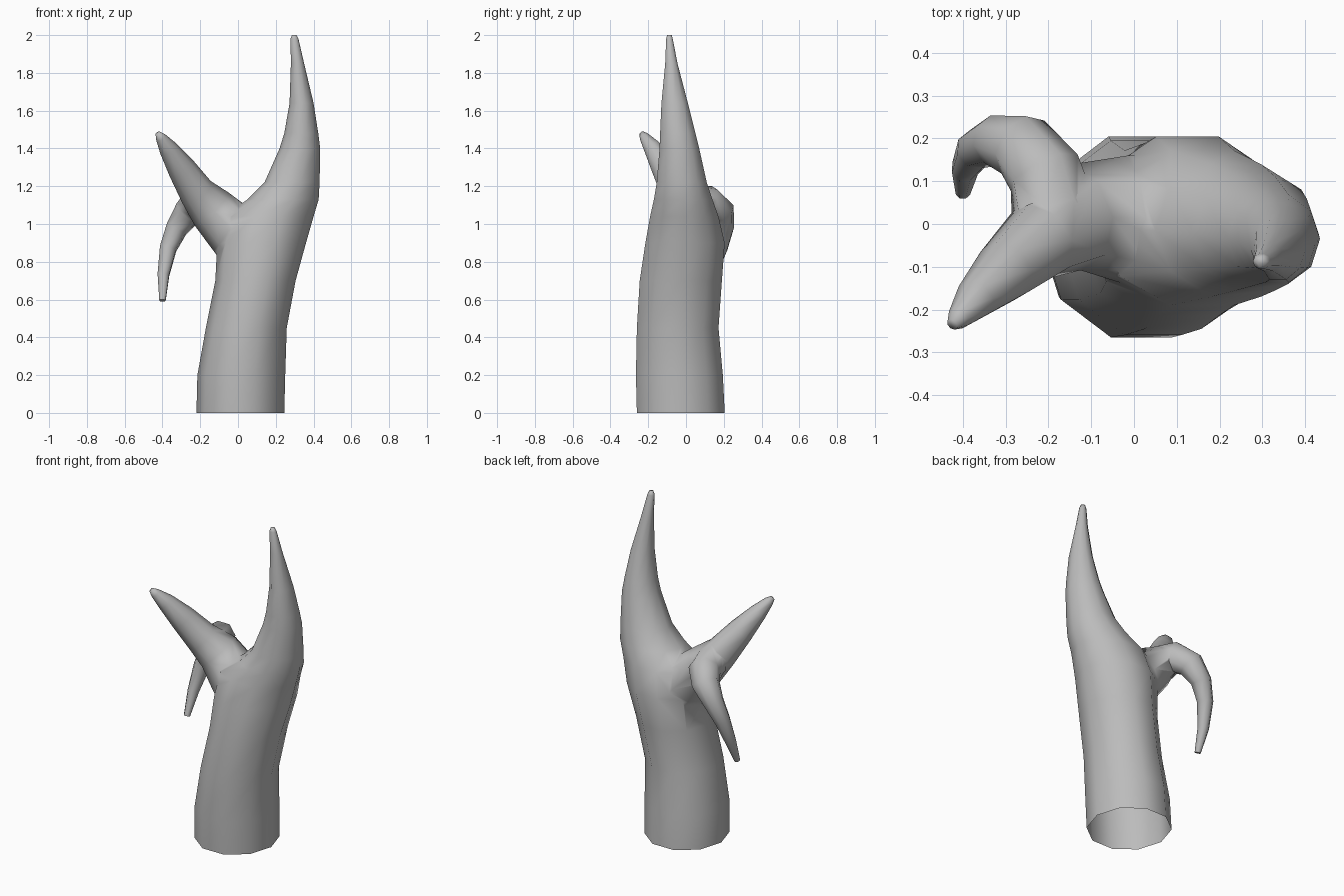
import bpy, bmesh, math
from mathutils import Vector

if "Cube" in bpy.data.objects:
    bpy.data.objects.remove(bpy.data.objects["Cube"])

grey = bpy.data.materials.new("bark grey")
grey.use_nodes = True
grey.diffuse_color = (0.5, 0.5, 0.5, 1)
grey.node_tree.nodes["Principled BSDF"].inputs["Base Color"].default_value = (0.5, 0.5, 0.5, 1)


def loft(name, rings):
    """Closed tube through a list of equally long point rings."""
    bm = bmesh.new()
    loops = [[bm.verts.new(p) for p in ring] for ring in rings]
    n = len(loops[0])
    for a, b in zip(loops, loops[1:]):
        for i in range(n):
            j = (i + 1) % n
            bm.faces.new((a[i], a[j], b[j], b[i]))
    bm.faces.new(loops[0][::-1])
    bm.faces.new(loops[-1])
    bmesh.ops.recalc_face_normals(bm, faces=bm.faces)
    mesh = bpy.data.meshes.new(name)
    bm.to_mesh(mesh)
    bm.free()
    mesh.materials.append(grey)
    ob = bpy.data.objects.new(name, mesh)
    bpy.context.collection.objects.link(ob)
    return ob


def trunk_ring(z, x0, x1, y0, y1, n=10):
    """Flat ring that fills the given bounds."""
    ry = (y1 - y0) / 2 / math.sin(math.radians(72))
    return [((x0 + x1) / 2 + (x1 - x0) / 2 * math.cos(math.tau * i / n),
             (y0 + y1) / 2 + ry * math.sin(math.tau * i / n), z) for i in range(n)]


def branch(name, path, n=8):
    """Tapering tube along (x, y, z, radius) points."""
    pts = [Vector(p[:3]) for p in path]
    rings = []
    side = Vector((0, 1, 0))
    for k, p in enumerate(pts):
        t = (pts[min(k + 1, len(pts) - 1)] - pts[max(k - 1, 0)]).normalized()
        side = (side - t * side.dot(t)).normalized()
        up = t.cross(side)
        rings.append([p + path[k][3] * (side * math.cos(math.tau * i / n)
                      + up * math.sin(math.tau * i / n)) for i in range(n)])
    return loft(name, rings)


# Trunk sweeping up into the tall main spike
trunk = loft("trunk", [trunk_ring(*r) for r in (
    (0.0, -0.22, 0.245, -0.26, 0.205),
    (0.2, -0.215, 0.25, -0.265, 0.195),
    (0.45, -0.17, 0.258, -0.26, 0.172),
    (0.7, -0.12, 0.305, -0.245, 0.19),
    (0.9, -0.11, 0.36, -0.215, 0.205),
    (1.04, -0.08, 0.4, -0.19, 0.172),
    (1.13, 0.05, 0.427, -0.17, 0.14),
    (1.22, 0.14, 0.432, -0.155, 0.11),
    (1.4, 0.22, 0.435, -0.14, 0.07),
    (1.48, 0.245, 0.425, -0.137, 0.05),
    (1.64, 0.273, 0.4, -0.13, 0.01),
    (1.85, 0.28, 0.35, -0.11, -0.045),
    (1.98, 0.278, 0.32, -0.105, -0.07),
    (2.0, 0.285, 0.31, -0.1, -0.075))])

# Side limb that rises forward, and a fork that droops behind it
front_branch = branch("front_branch", [
    (0.1, 0, 0.82, 0.16), (-0.02, 0.01, 0.96, 0.15), (-0.14, 0.015, 1.08, 0.125),
    (-0.22, -0.04, 1.17, 0.095), (-0.3, -0.11, 1.295, 0.075),
    (-0.37, -0.175, 1.4, 0.05), (-0.41, -0.22, 1.46, 0.028), (-0.425, -0.235, 1.48, 0.014)])
back_branch = branch("back_branch", [
    (-0.17, -0.05, 1.1, 0.06), (-0.19, 0.04, 1.115, 0.1), (-0.21, 0.12, 1.115, 0.09),
    (-0.26, 0.18, 1.065, 0.08), (-0.325, 0.195, 0.975, 0.06),
    (-0.37, 0.175, 0.87, 0.047), (-0.395, 0.13, 0.73, 0.033), (-0.4, 0.075, 0.595, 0.018)])

# Fuse the limbs into the trunk
for limb in (front_branch, back_branch):
    mod = trunk.modifiers.new("fuse", "BOOLEAN")
    mod.operation = "UNION"
    mod.solver = "EXACT"
    mod.object = limb
bpy.context.view_layer.update()
fused = bpy.data.meshes.new_from_object(
    trunk.evaluated_get(bpy.context.evaluated_depsgraph_get()))
trunk.modifiers.clear()
trunk.data = fused
for limb in (front_branch, back_branch):
    bpy.data.objects.remove(limb)

# Merge slivers at the joints and open the hollow base
bm = bmesh.new()
bm.from_mesh(fused)
bmesh.ops.remove_doubles(bm, verts=bm.verts, dist=0.008)
bm.normal_update()
base = [f for f in bm.faces if all(v.co.z < 0.01 for v in f.verts)]
bmesh.ops.delete(bm, geom=base, context="FACES_ONLY")
bm.to_mesh(fused)
bm.free()

bpy.ops.object.select_all(action="DESELECT")
trunk.select_set(True)
bpy.context.view_layer.objects.active = trunk
bpy.ops.object.shade_smooth_by_angle(angle=math.radians(75))
